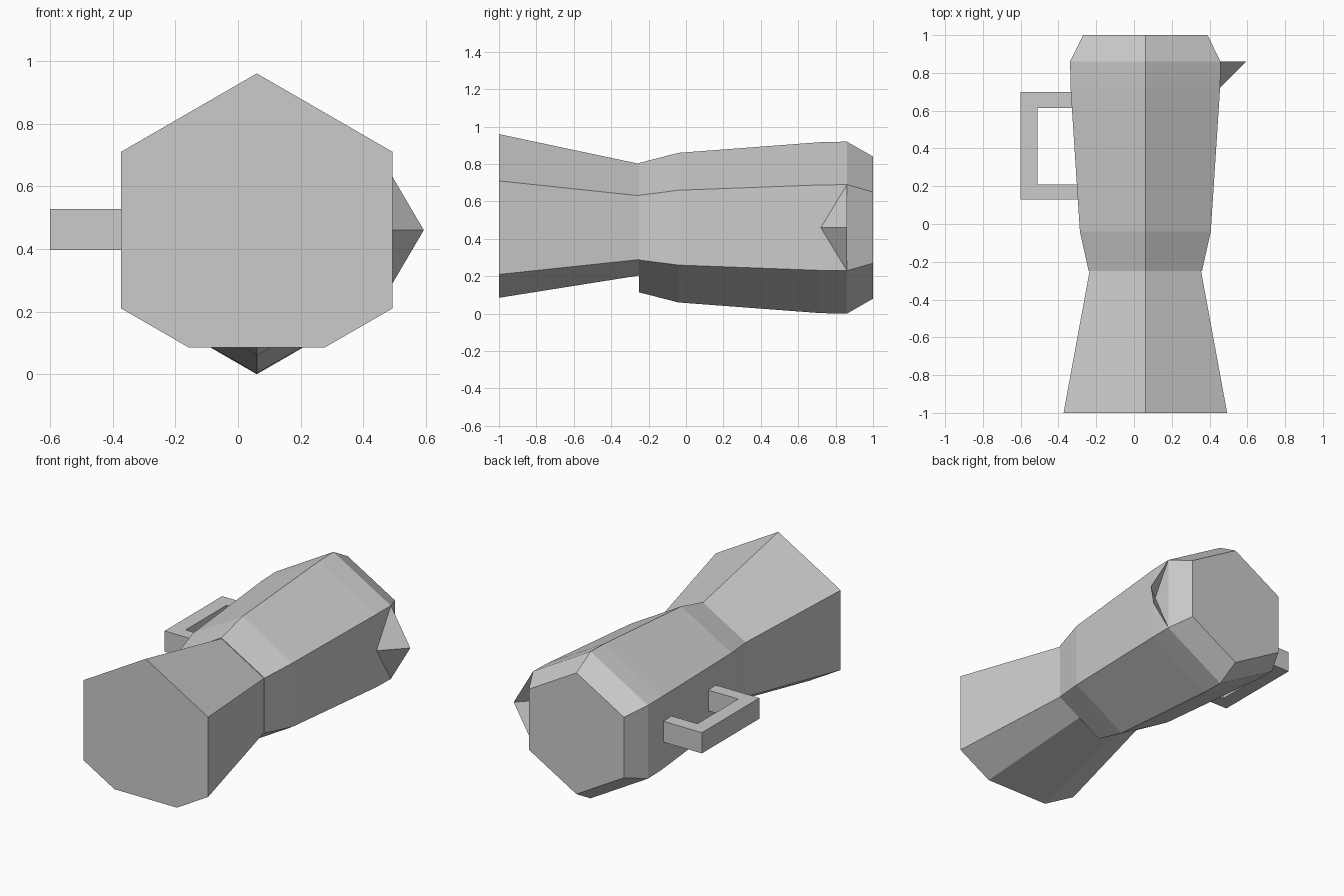
import bpy, bmesh
from math import sin, cos, pi

if "Cube" in bpy.data.objects:
    bpy.data.objects.remove(bpy.data.objects["Cube"])

CX, CZ = 0.06, 0.46          # long axis of the pot, running along y
HEX = [(sin(i * pi / 3), cos(i * pi / 3)) for i in range(6)]
# base section: lowest corner cut flat halfway along its two edges
CUT_HEX = HEX[:3] + [(0.433, -0.75), (-0.433, -0.75)] + HEX[4:]


def finish(name, bm):
    bmesh.ops.recalc_face_normals(bm, faces=bm.faces)
    mesh = bpy.data.meshes.new(name)
    bm.to_mesh(mesh)
    bm.free()
    obj = bpy.data.objects.new(name, mesh)
    bpy.context.collection.objects.link(obj)
    return obj


def loft(name, section, stations):
    """Closed flat-sided solid through scaled sections at (y, radius)."""
    bm = bmesh.new()
    rings = [[bm.verts.new((CX + r * u, y, CZ + r * v)) for u, v in section]
             for y, r in stations]
    n = len(section)
    for a, b in zip(rings, rings[1:]):
        for i in range(n):
            j = (i + 1) % n
            bm.faces.new((a[i], a[j], b[j], b[i]))
    bm.faces.new(rings[0])
    bm.faces.new(rings[-1])
    return finish(name, bm)


# Flared water chamber and upper jug
loft("water_chamber", CUT_HEX, [(-1, 0.5), (-0.25, 0.341)])
loft("jug", HEX, [(-0.25, 0.346), (-0.04, 0.4), (0.72, 0.457),
                  (0.86, 0.46), (1, 0.38)])

# Squared C-shaped handle, extruded through its width
bm = bmesh.new()
outline = [(-0.32, 0.70), (-0.60, 0.70), (-0.60, 0.13), (-0.285, 0.13),
           (-0.285, 0.21), (-0.51, 0.21), (-0.51, 0.615), (-0.32, 0.615)]
face = bm.faces.new([bm.verts.new((x, y, 0.397)) for x, y in outline])
ext = bmesh.ops.extrude_face_region(bm, geom=[face])
bmesh.ops.translate(bm, vec=(0, 0, 0.13),
                    verts=[g for g in ext["geom"] if isinstance(g, bmesh.types.BMVert)])
finish("handle", bm)

# Pointed pouring spout, open at its mouth
bm = bmesh.new()
upper, lower, root, tip = [bm.verts.new(p) for p in (
    (0.458, 0.86, 0.69), (0.458, 0.86, 0.23), (0.455, 0.72, 0.46), (0.593, 0.86, 0.46))]
bm.faces.new((upper, tip, root))
bm.faces.new((lower, root, tip))
finish("spout", bm)
